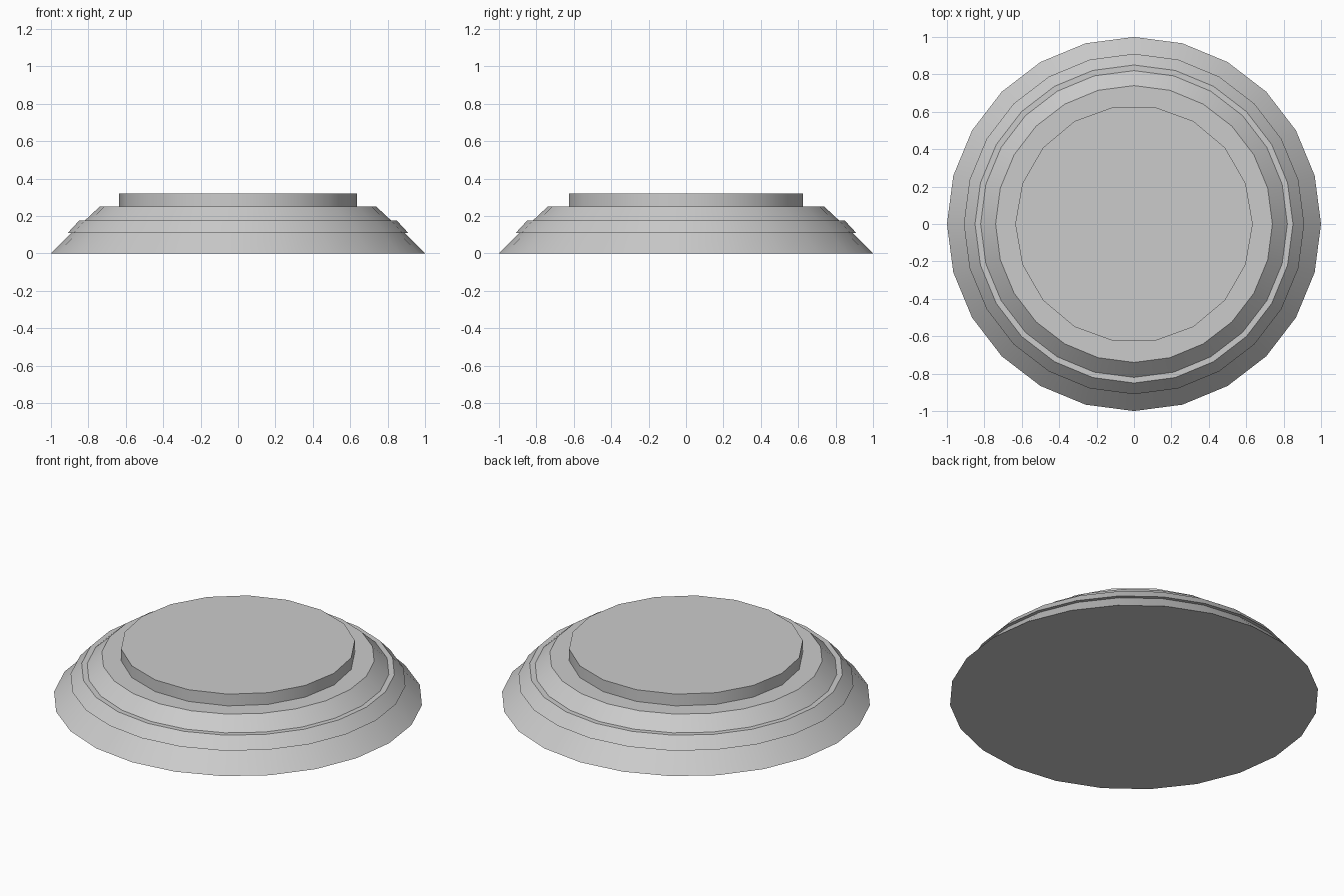
import bpy, bmesh
from math import sin, cos, tau, radians

if "Cube" in bpy.data.objects:
    bpy.data.objects.remove(bpy.data.objects["Cube"])


def lathe(name, profile, sides):
    """Revolve an (r, z) profile about z, closing both ends with flat caps."""
    bm = bmesh.new()
    rings = [[bm.verts.new((r * cos(tau * i / sides), r * sin(tau * i / sides), z))
              for i in range(sides)] for r, z in profile]
    for low, high in zip(rings, rings[1:]):
        for i in range(sides):
            j = (i + 1) % sides
            bm.faces.new((low[i], low[j], high[j], high[i]))
    bm.faces.new(rings[0][::-1])
    bm.faces.new(rings[-1])
    mesh = bpy.data.meshes.new(name)
    bm.to_mesh(mesh)
    bm.free()
    obj = bpy.data.objects.new(name, mesh)
    bpy.context.collection.objects.link(obj)
    bpy.ops.object.select_all(action='DESELECT')
    obj.select_set(True)
    bpy.context.view_layer.objects.active = obj
    bpy.ops.object.shade_smooth_by_angle(angle=radians(30))
    return obj


# Stepped base: wide skirt, overhanging middle tier, upper tier
lathe("stepped_base", [(1.0, 0), (0.89, 0.11), (0.91, 0.11), (0.85, 0.175),
                       (0.82, 0.175), (0.74, 0.25)], 24)

# Flat disc on top
lathe("top_disc", [(0.635, 0.25), (0.635, 0.32)], 18)
